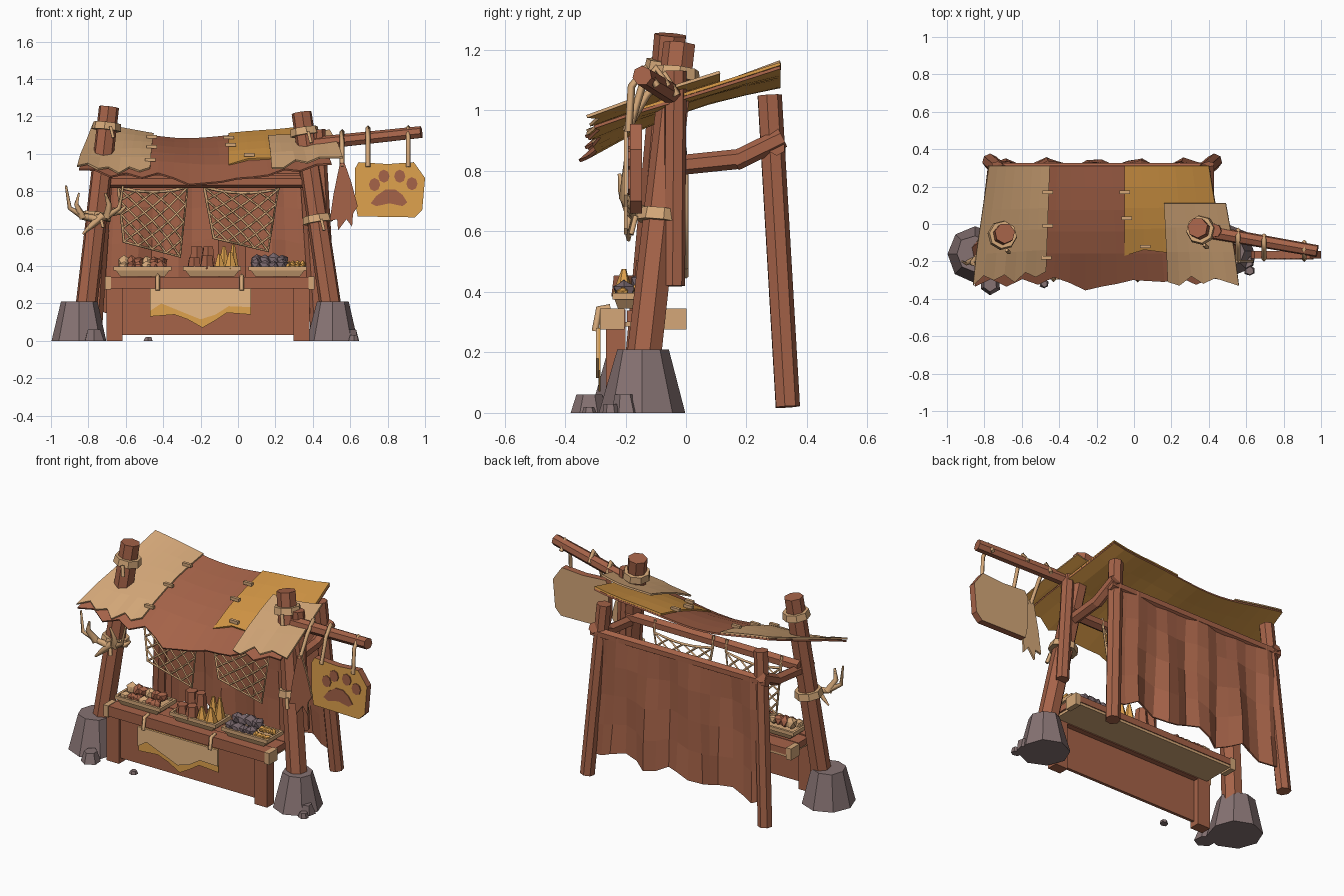
import bpy, bmesh, math, random
from mathutils import Vector, Matrix

random.seed(4)
if "Cube" in bpy.data.objects:
    bpy.data.objects.remove(bpy.data.objects["Cube"])


def material(name, rgb):
    m = bpy.data.materials.new(name)
    m.use_nodes = True
    m.diffuse_color = (*rgb, 1)
    m.node_tree.nodes["Principled BSDF"].inputs["Base Color"].default_value = (*rgb, 1)
    return m


BROWN = material("red brown wood", (0.38, 0.125, 0.066))
TAN = material("pale tan hide", (0.66, 0.39, 0.19))
CREAM = material("light drape cloth", (0.9, 0.54, 0.26))
YELLOW = material("ochre yellow", (0.66, 0.31, 0.06))
GOLD = material("bright ochre", (0.74, 0.36, 0.075))
STONE = material("mauve stone", (0.24, 0.17, 0.17))
SLATE = material("slate purple", (0.18, 0.13, 0.145))


def finish(name, bm, mats):
    me = bpy.data.meshes.new(name)
    bm.to_mesh(me)
    bm.free()
    ob = bpy.data.objects.new(name, me)
    bpy.context.collection.objects.link(ob)
    for m in mats:
        me.materials.append(m)
    return ob


def pole(name, a, b, r, mat=BROWN, sides=7, r2=None):
    a, b = Vector(a), Vector(b)
    bm = bmesh.new()
    turn = (b - a).to_track_quat('Z', 'Y').to_matrix().to_4x4()
    bmesh.ops.create_cone(bm, cap_ends=True, segments=sides, radius1=r, radius2=r if r2 is None else r2,
                          depth=(b - a).length, matrix=Matrix.Translation((a + b) / 2) @ turn)
    return finish(name, bm, [mat])


def box(name, lo, hi, mat, taper=1.0):
    bm = bmesh.new()
    bmesh.ops.create_cube(bm, size=1)
    for v in bm.verts:
        k = taper if v.co.z < 0 else 1
        for i in range(3):
            v.co[i] = (lo[i] + hi[i]) / 2 + v.co[i] * (hi[i] - lo[i]) * (k if i < 2 else 1)
    return finish(name, bm, [mat])


def lump(name, loc, r, h, mat, sides=7, top=0.7, jitter=0.15):
    bm = bmesh.new()
    bmesh.ops.create_cone(bm, cap_ends=True, segments=sides, radius1=r, radius2=r * top, depth=h,
                          matrix=Matrix.Translation((0, 0, h / 2)))
    for v in bm.verts:
        s = 1 + random.uniform(-jitter, jitter)
        v.co = Vector(loc) + Vector((v.co.x * s, v.co.y * s, v.co.z))
    return finish(name, bm, [mat])


def nugget(name, loc, r, mat):
    bm = bmesh.new()
    bmesh.ops.create_icosphere(bm, subdivisions=1, radius=r)
    for v in bm.verts:
        v.co = Vector(loc) + v.co * random.uniform(0.8, 1.15)
    return finish(name, bm, [mat])


def prism(name, outline, y0, y1, front, back=None, side=None):
    bm = bmesh.new()
    f = bm.faces.new([bm.verts.new((x, y0, z)) for x, z in outline])
    ext = bmesh.ops.extrude_face_region(bm, geom=[f], use_keep_orig=True)
    for g in ext["geom"]:
        if isinstance(g, bmesh.types.BMVert):
            g.co.y = y1
    bmesh.ops.recalc_face_normals(bm, faces=bm.faces)
    for f in bm.faces:
        f.material_index = 0 if f.normal.y < -0.9 else 1 if f.normal.y > 0.9 else 2
    return finish(name, bm, [front, back or front, side or front])


def ropes(name, paths, r, mat=TAN, taper=False):
    cu = bpy.data.curves.new(name, 'CURVE')
    cu.dimensions = '3D'
    cu.bevel_depth = r
    cu.bevel_resolution = 0
    cu.use_fill_caps = True
    for path in paths:
        sp = cu.splines.new('POLY')
        sp.points.add(len(path) - 1)
        for i, (p, q) in enumerate(zip(sp.points, path)):
            p.co = (*q, 1)
            p.radius = 1 - 0.75 * i / (len(path) - 1) if taper else 1
    cu.materials.append(mat)
    ob = bpy.data.objects.new(name, cu)
    bpy.context.collection.objects.link(ob)


def sheet(name, nx, ny, point, mats, thick):
    bm = bmesh.new()
    g = [[bm.verts.new(point(i / nx, j / ny, i)) for i in range(nx + 1)] for j in range(ny + 1)]
    for j in range(ny):
        for i in range(nx):
            bm.faces.new((g[j][i], g[j + 1][i], g[j + 1][i + 1], g[j][i + 1]))
    ob = finish(name, bm, mats)
    mod = ob.modifiers.new("thickness", 'SOLIDIFY')
    mod.thickness, mod.offset = thick, -1
    mod.material_offset = len(mats) - 1


# Four corner posts, with rope collars on the front pair
fronts = {"right": ((-0.83, -0.155, 0.02), (-0.69, -0.05, 1.25)), "left": ((0.52, -0.155, 0.02), (0.34, -0.02, 1.22))}
for side, (a, b) in fronts.items():
    a, b = Vector(a), Vector(b)
    pole(side + "_front_post", a, b, 0.06, r2=0.055)
    for t, r in ((0.915, 0.07), (0.525, 0.072)):
        c, d = a.lerp(b, t), (b - a).normalized() * 0.02
        pole(side + "_post_rope", c - d, c + d, r + 0.01, TAN, 8, r + 0.004)
        tail = c + Vector((0.02, -r - 0.01, 0))
        ropes(side + "_rope_tail", [[tail, tail + Vector((0.015, -0.015, -0.06))]], 0.011)
pole("right_rear_post", (-0.77, 0.335, 0.02), (-0.7, 0.275, 1.05), 0.042)
pole("left_rear_post", (0.43, 0.335, 0.02), (0.36, 0.275, 1.05), 0.042)

# Cross beams and bent side beams
pole("front_beam", (-0.75, -0.03, 0.85), (0.41, -0.03, 0.85), 0.034, sides=6)
pole("rear_beam", (-0.76, 0.3, 0.88), (0.42, 0.3, 0.88), 0.03, sides=6)
for side, x in (("right", -0.73), ("left", 0.4)):
    pole(side + "_side_beam", (x, -0.06, 0.815), (x, 0.18, 0.84), 0.033, sides=6)
    pole(side + "_side_beam_end", (x, 0.16, 0.832), (x, 0.32, 0.91), 0.033, sides=6)

# Stone footings and loose rocks
lump("right_footing", (-0.85, -0.16, 0), 0.152, 0.21, STONE, 8, 0.66, 0.05)
lump("left_footing", (0.505, -0.145, 0), 0.138, 0.21, STONE, 8, 0.62, 0.05)
for x, y, r, h in ((-0.77, -0.32, 0.055, 0.06), (0.6, -0.2, 0.05, 0.06),
                   (-0.48, -0.32, 0.025, 0.02), (0.62, -0.25, 0.03, 0.03)):
    lump("loose_rock", (x, y, 0), r, h, STONE, 6)


# Sagging hide roof in overlapping panels, its middle bowed over the front
def roof_z(x, y):
    bow = 0.035 * math.sin(math.pi * (0.31 - y) / 0.65) * max(0, 1 - ((x + 0.2) / 0.55) ** 2)
    return 1.09 + 0.36 * (y - 0.31) + 0.065 * ((x + 0.2) / 0.6) ** 2 + bow


def roof(name, corners, teeth, lift, mat, nx, ny):
    bl, br, fr, fl = [Vector(c) for c in corners]

    def point(u, v, i):
        p = bl.lerp(br, u).lerp(fl.lerp(fr, u), v)
        droop = 0
        if v == 1:
            droop = 0.2 * teeth[i % len(teeth)]
            p.y -= teeth[i % len(teeth)]
        bump = 0.008 * math.sin(9 * p.x + 4 * p.y)
        return p.x, p.y, roof_z(p.x, p.y) + lift + bump - droop
    sheet(name, nx, ny, point, [mat, YELLOW], 0.01)


roof("roof_base_hide", ((-0.78, 0.31), (0.4, 0.31), (0.5, -0.275), (-0.85, -0.275)),
     (0.06, 0.02, 0.06, 0.02, 0.05, 0.01, 0.04, 0.08, 0.06, 0.045, 0.025, 0.03, 0.035, 0.01, 0.05, 0.015, 0.03),
     0, BROWN, 16, 5)
roof("roof_tan_panel", ((-0.775, 0.31), (-0.45, 0.31), (-0.47, -0.25), (-0.86, -0.28)),
     (0.05, 0.0, 0.03, 0.005), 0.012, TAN, 7, 5)
roof("roof_yellow_panel", ((-0.05, 0.31), (0.4, 0.31), (0.47, -0.13), (-0.05, -0.14)),
     (0.03, 0.0, 0.015), 0.012, YELLOW, 5, 4)
roof("roof_tan_patch", ((0.16, 0.11), (0.49, 0.11), (0.56, -0.28), (0.18, -0.28)),
     (0.03, 0.05, 0.0, 0.04, 0.01), 0.035, TAN, 6, 3)
for x, y in ((-0.46, 0.17), (-0.46, -0.01), (-0.47, -0.18), (-0.05, 0.17), (-0.04, 0.03), (0.06, -0.12)):
    z = roof_z(x, y) + 0.014
    box("roof_stitch", (x - 0.028, y - 0.009, z), (x + 0.028, y + 0.009, z + 0.018), TAN)


# Hanging back curtain with folds that deepen downward
def curtain(u, v, i):
    fold = 0.02 * math.sin(i * 1.9) * (0.25 + v) + 0.008 * math.sin(5 * v + i)
    hem = 0.03 * math.sin(i * 1.3)
    return -0.73 - 0.03 * v + u * (1.11 + 0.06 * v), 0.305 + fold + 0.015 * v, 0.89 - v * (0.72 + hem)


sheet("back_curtain", 16, 4, curtain, [BROWN], 0.01)

# Counter with planks, tan end wraps, legs and front panel
box("counter_front_rail", (-0.7, -0.28, 0.28), (0.4, -0.2, 0.342), BROWN)
for k in range(2):
    y = -0.195 + k * 0.1
    box("counter_plank", (-0.69, y, 0.3), (0.39, y + 0.095, 0.338), BROWN)
box("counter_underside", (-0.68, -0.2, 0.285), (0.38, -0.005, 0.3), TAN)
for x in (-0.71, 0.378):
    for y in (-0.285, -0.08):
        box("counter_end_wrap", (x, y, 0.275), (x + 0.032, y + 0.082, 0.345), TAN)
for x in (-0.66, 0.34):
    box("counter_leg", (x - 0.042, -0.265, 0), (x + 0.042, -0.2, 0.28), BROWN)
box("counter_panel", (-0.63, -0.25, 0.03), (0.31, -0.232, 0.285), BROWN)

# Draped cloth on the counter front
prism("drape_yellow", ((-0.47, 0.28), (0.07, 0.28), (0.07, 0.14), (-0.06, 0.15), (-0.12, 0.11), (-0.19, 0.07),
                       (-0.27, 0.115), (-0.34, 0.14), (-0.47, 0.13)), -0.29, -0.283, GOLD)
prism("drape_tan", ((-0.47, 0.28), (0.07, 0.28), (0.07, 0.18), (-0.05, 0.185), (-0.12, 0.14), (-0.2, 0.115),
                    (-0.3, 0.155), (-0.41, 0.2), (-0.47, 0.16)), -0.297, -0.29, CREAM)
for x in (-0.43, 0.02):
    ropes("drape_tie", [[(x, -0.25, 0.348), (x, -0.288, 0.343), (x, -0.3, 0.27)]], 0.012)

# Trays and goods
for cx in (-0.51, -0.138, 0.212):
    box("tray", (cx - 0.15, -0.24, 0.345), (cx + 0.15, -0.09, 0.385), TAN, 0.8)
    for y in (-0.243, -0.1):
        box("tray_rim", (cx - 0.155, y, 0.375), (cx + 0.155, y + 0.014, 0.397), TAN)
    for x in (cx - 0.155, cx + 0.141):
        box("tray_end_rim", (x, -0.242, 0.375), (x + 0.014, -0.087, 0.397), TAN)
for k in range(12):
    nugget("root", (-0.61 + 0.04 * (k % 6), -0.205 + 0.06 * (k // 6), 0.395 + 0.025 * (k // 6)), 0.034,
           TAN if k % 3 == 0 else BROWN)
for x, y, h in ((-0.235, -0.2, 0.06), (-0.165, -0.205, 0.07), (-0.22, -0.13, 0.12), (-0.16, -0.13, 0.12)):
    lump("clay_jar", (x, y, 0.385), 0.042, h, BROWN, 6, 0.75)
for x, y, h in ((-0.1, -0.205, 0.08), (-0.04, -0.205, 0.09), (-0.075, -0.13, 0.12), (-0.025, -0.14, 0.13)):
    lump("yellow_cone", (x, y, 0.385), 0.036, h, GOLD, 6, 0.25)
for k in range(8):
    nugget("slate_nugget", (0.1 + 0.045 * (k % 4), -0.205 + 0.06 * (k // 4), 0.4 + 0.03 * (k // 4)), 0.037, SLATE)
for k in range(8):
    nugget("yellow_nugget", (0.268 + 0.026 * (k % 4), -0.21 + 0.055 * (k // 4), 0.395 + 0.015 * (k // 4)), 0.02, GOLD)


# Diamond nets hung from the front beam
def net(name, corners, n=4):
    tl, tr, br, bl = [Vector((x, 0.0, z)) for x, z in corners]

    def at(u, v):
        p = tl.lerp(tr, u).lerp(bl.lerp(br, u), v)
        p.z -= 0.025 * math.sin(math.pi * u) * (1 - v)
        return p
    paths = []
    for k in range(1 - n, n):
        lo, hi = max(0, k) / n, min(n, n + k) / n
        steps = [lo + (hi - lo) * s / 4 for s in range(5)]
        paths.append([at(u, u - k / n) for u in steps])
        paths.append([at(1 - u, u - k / n) for u in steps])
    ropes(name, paths, 0.006)
    edge = [at(s / 6, 0) for s in range(7)] + [at(1, 1), at(0, 1), at(0, 0)]
    ropes(name + "_border", [edge], 0.008)
    ropes(name + "_ties", [[tl, tl + Vector((0, -0.01, 0.07))], [tr, tr + Vector((0, -0.01, 0.07))]], 0.009)


net("right_net", ((-0.64, 0.82), (-0.27, 0.82), (-0.31, 0.45), (-0.61, 0.53)))
net("left_net", ((-0.18, 0.82), (0.215, 0.81), (0.16, 0.48), (-0.13, 0.55)))

# Antlers tied to the right front post
Y = -0.18
ropes("antlers", [
    [(-0.75, -0.17, 0.65), (-0.83, Y, 0.665), (-0.9, Y - 0.03, 0.71), (-0.92, Y - 0.02, 0.83)],
    [(-0.83, Y, 0.66), (-0.865, Y - 0.03, 0.73), (-0.85, Y - 0.04, 0.79)],
    [(-0.78, -0.17, 0.65), (-0.7, Y, 0.665), (-0.635, Y - 0.03, 0.71), (-0.615, Y - 0.02, 0.83)],
    [(-0.7, Y, 0.66), (-0.69, Y - 0.03, 0.73), (-0.71, Y - 0.04, 0.79)],
    [(-0.67, Y, 0.69), (-0.63, Y, 0.69), (-0.6, Y, 0.72)],
    [(-0.72, Y, 0.67), (-0.79, Y - 0.01, 0.61), (-0.83, Y - 0.01, 0.57)]], 0.024, TAN, True)

# Sign arm with its upright brace
pole("sign_brace", (0.47, -0.04, 0.42), (0.43, -0.035, 1.13), 0.037)
pole("sign_arm", (0.33, -0.03, 1.045), (0.98, -0.145, 1.115), 0.037, r2=0.033)

# Hanging sign with painted paw
prism("sign_board", ((0.625, 0.92), (0.645, 0.955), (0.8, 0.945), (0.94, 0.955), (0.965, 0.92), (1.0, 0.87),
                     (0.985, 0.7), (0.945, 0.66), (0.64, 0.665), (0.625, 0.74)), -0.185, -0.145, GOLD, TAN, BROWN)
prism("paw_pad", ((0.71, 0.735), (0.74, 0.72), (0.81, 0.735), (0.88, 0.72), (0.905, 0.74), (0.88, 0.78),
                  (0.84, 0.81), (0.79, 0.81), (0.74, 0.775)), -0.191, -0.185, BROWN)
for x, z in ((0.73, 0.835), (0.78, 0.88), (0.865, 0.88), (0.93, 0.84)):
    ring = [2 * math.pi * k / 8 for k in range(8)]
    prism("paw_toe", [(x + 0.03 * math.cos(t), z + 0.035 * math.sin(t)) for t in ring], -0.191, -0.185, BROWN)
for x, y in ((0.695, -0.1), (0.91, -0.135)):
    ropes("sign_strap", [[(x, y + 0.04, 1.08), (x, y, 1.14), (x, y - 0.045, 1.08), (x, -0.19, 0.93)]], 0.013)

# Ragged pelt hanging from the arm
prism("hanging_pelt", ((0.545, 0.95), (0.57, 0.95), (0.605, 0.85), (0.64, 0.72), (0.615, 0.68), (0.61, 0.61),
                       (0.58, 0.65), (0.535, 0.59), (0.53, 0.65), (0.49, 0.64), (0.51, 0.78)),
      -0.205, -0.193, BROWN, TAN, TAN)
ropes("pelt_cord", [[(0.557, -0.03, 1.05), (0.557, -0.07, 1.12), (0.557, -0.13, 1.05), (0.557, -0.2, 0.93)]], 0.013)
